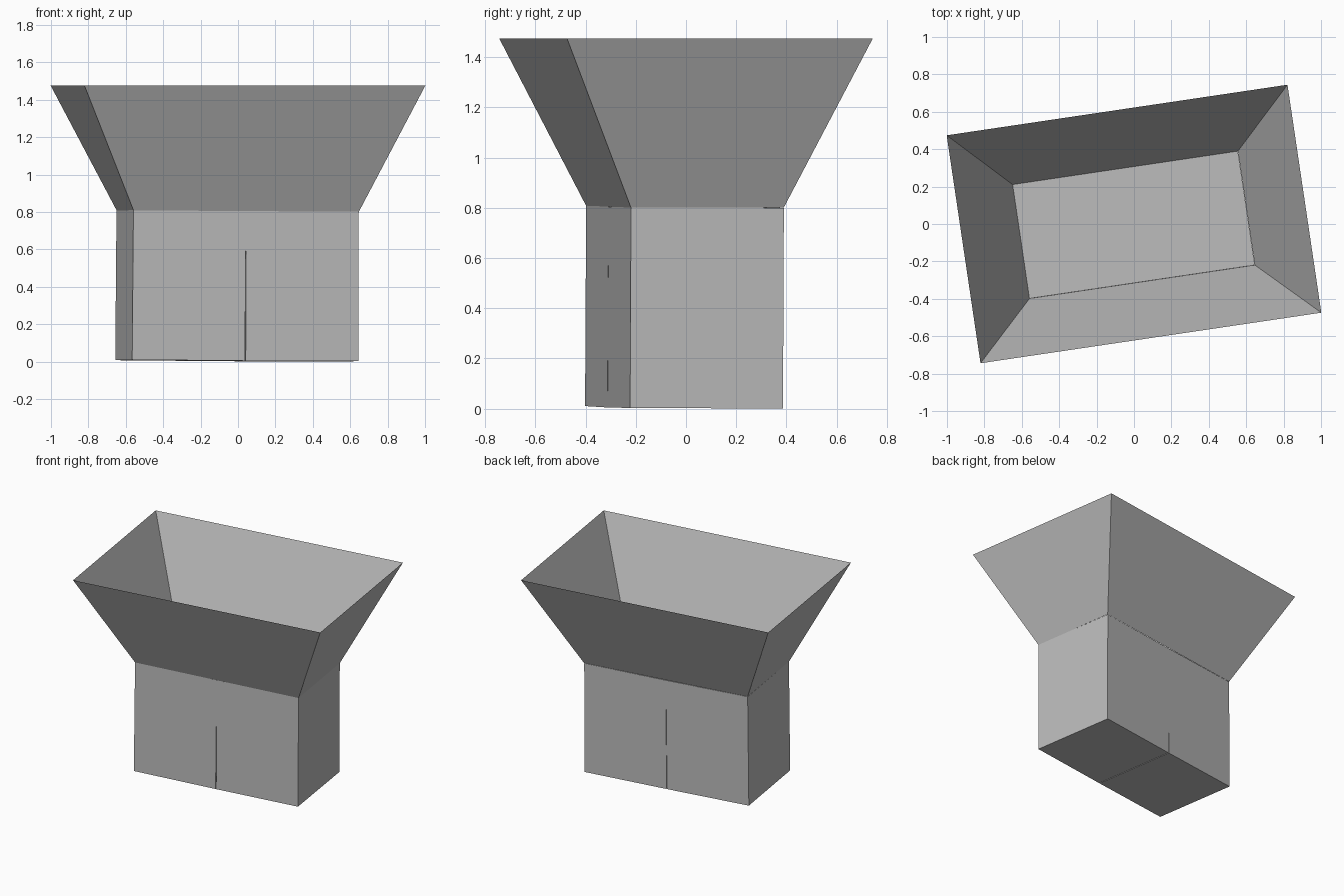
import bpy
import bmesh
import math
from mathutils import Matrix, Vector

cube = bpy.data.objects.get("Cube")
if cube:
    bpy.data.objects.remove(cube, do_unlink=True)

TURN = math.radians(8.44)      # whole model is turned about z
HALF_LEN, HALF_WID = 0.609, 0.308
RIM_LEN, RIM_WID = 0.921, 0.616
BOX_TOP, BOX_HEIGHT, RIM_Z = 0.803, 0.8, 1.475

grey = bpy.data.materials.new("plain grey")
grey.use_nodes = True
grey.diffuse_color = (0.5, 0.5, 0.5, 1)
grey.node_tree.nodes["Principled BSDF"].inputs["Base Color"].default_value = (0.5, 0.5, 0.5, 1)


def add_object(name, bm):
    mesh = bpy.data.meshes.new(name)
    bm.to_mesh(mesh)
    bm.free()
    mesh.materials.append(grey)
    obj = bpy.data.objects.new(name, mesh)
    bpy.context.collection.objects.link(obj)
    obj.rotation_euler = (0, 0, TURN)
    return obj


# Two base blocks, hinged at their shared top edge with a narrow gap below
def base_block(name, side, tilt):
    bm = bmesh.new()
    bmesh.ops.create_cube(bm, size=1)
    bmesh.ops.transform(
        bm, verts=bm.verts,
        matrix=Matrix.Translation((side * HALF_LEN / 2, 0, -BOX_HEIGHT / 2))
        @ Matrix.Diagonal((HALF_LEN, HALF_WID * 2, BOX_HEIGHT, 1)))
    obj = add_object(name, bm)
    obj.location = (-0.002, -0.004, BOX_TOP)
    obj.rotation_euler = (-0.004, tilt, TURN)


base_block("right_base_block", -1, 0.009)
base_block("left_base_block", 1, 0.003)

# Open flared hopper: four sloping sheets from the base to the rim
bm = bmesh.new()
corners = [(-1, -1), (1, -1), (1, 1), (-1, 1)]
lower = [bm.verts.new(Vector((sx * HALF_LEN - 0.002, sy * HALF_WID - 0.004,
                              BOX_TOP + (0.0055 if sx < 0 else -0.002))))
         for sx, sy in corners]
upper = [bm.verts.new((sx * RIM_LEN, sy * RIM_WID, RIM_Z)) for sx, sy in corners]
for i in range(4):
    j = (i + 1) % 4
    bm.faces.new((lower[i], lower[j], upper[j], upper[i]))
add_object("flared_hopper", bm)
